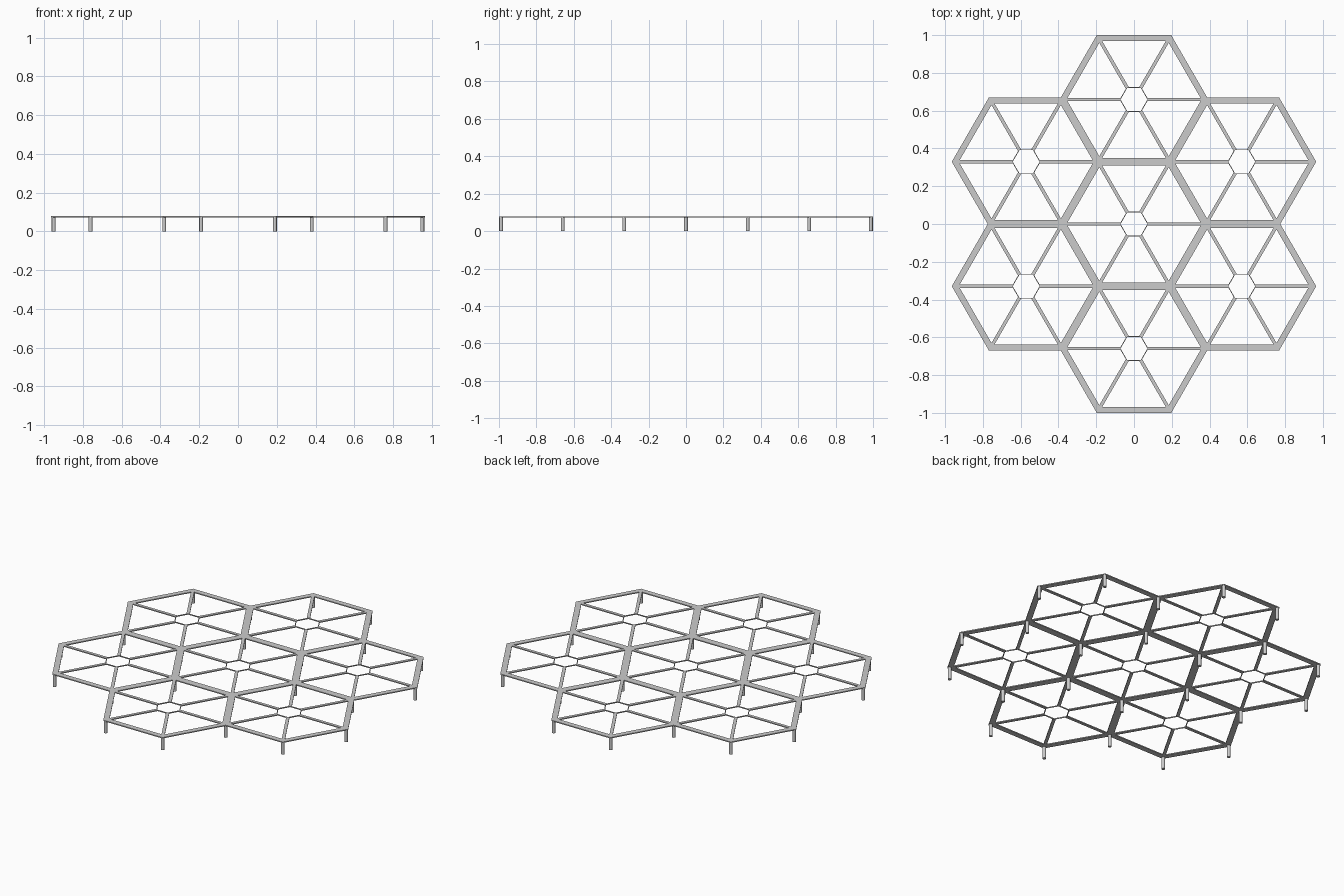
import bpy, bmesh, math

if "Cube" in bpy.data.objects:
    bpy.data.objects.remove(bpy.data.objects["Cube"])

PITCH = 0.659              # distance between neighbouring cell centres
TOP, THICK = 0.078, 0.006  # top of the lattice and its thickness
R_OUT, R_IN = 0.394, 0.357 # frame outer and inner corner radius
HUB_OUT, HUB_IN = 0.076, 0.071
BAR = 0.009                # half width of a spoke
LEG_R = 0.010


def polar(r, a):
    return (r * math.cos(a), r * math.sin(a))


def finish(bm, name):
    bmesh.ops.recalc_face_normals(bm, faces=bm.faces)
    mesh = bpy.data.meshes.new(name)
    bm.to_mesh(mesh)
    bm.free()
    obj = bpy.data.objects.new(name, mesh)
    bpy.context.collection.objects.link(obj)
    return obj


def ring(bm, r_out, r_in):
    # flat hexagonal ring with square section
    loops = []
    for i in range(6):
        a = i * math.pi / 3
        loops.append([bm.verts.new((*polar(r, a), z)) for r, z in (
            (r_out, TOP), (r_out, TOP - THICK), (r_in, TOP - THICK), (r_in, TOP))])
    for i in range(6):
        p, q = loops[i], loops[(i + 1) % 6]
        for k in range(4):
            n = (k + 1) % 4
            bm.faces.new((p[k], q[k], q[n], p[n]))


def spoke(bm, a):
    # bar from the hub flat to the pointed inner corner of the frame
    back = BAR / math.tan(math.pi / 3)
    outline = [(HUB_OUT - back, -BAR), (R_IN - back, -BAR), (R_IN, 0),
               (R_IN - back, BAR), (HUB_OUT - back, BAR), (HUB_OUT, 0)]
    c, s = math.cos(a), math.sin(a)
    face = bm.faces.new([bm.verts.new((x * c - y * s, x * s + y * c, TOP))
                         for x, y in outline])
    geo = bmesh.ops.extrude_face_region(bm, geom=[face])["geom"]
    bmesh.ops.translate(bm, vec=(0, 0, -THICK),
                        verts=[g for g in geo if isinstance(g, bmesh.types.BMVert)])
    # keep the top closed
    if not face.is_valid:
        return


def cell_mesh(name):
    bm = bmesh.new()
    ring(bm, R_OUT, R_IN)
    ring(bm, HUB_OUT, HUB_IN)
    for i in range(6):
        spoke(bm, i * math.pi / 3)
    return finish(bm, name)


# Seven lattice cells: one in the middle, six around it
centres = [(0, 0)] + [polar(PITCH, math.radians(30 + 60 * i)) for i in range(6)]
first = cell_mesh("lattice_cell_0")
for n, (x, y) in enumerate(centres[1:], 1):
    obj = bpy.data.objects.new(f"lattice_cell_{n}", first.data)
    obj.location = (x, y, 0)
    bpy.context.collection.objects.link(obj)

# One round leg under every lattice corner, shared corners counted once
corners = {}
for cx, cy in centres:
    for i in range(6):
        dx, dy = polar(PITCH / math.sqrt(3), i * math.pi / 3)
        corners[(round(cx + dx, 2) + 0.0, round(cy + dy, 2) + 0.0)] = (cx + dx, cy + dy)
height = TOP - THICK / 2
for n, (x, y) in enumerate(corners.values()):
    bpy.ops.mesh.primitive_cylinder_add(vertices=16, radius=LEG_R, depth=height,
                                        location=(x, y, height / 2))
    bpy.context.object.name = f"leg_{n}"
    bpy.ops.object.shade_smooth_by_angle()
